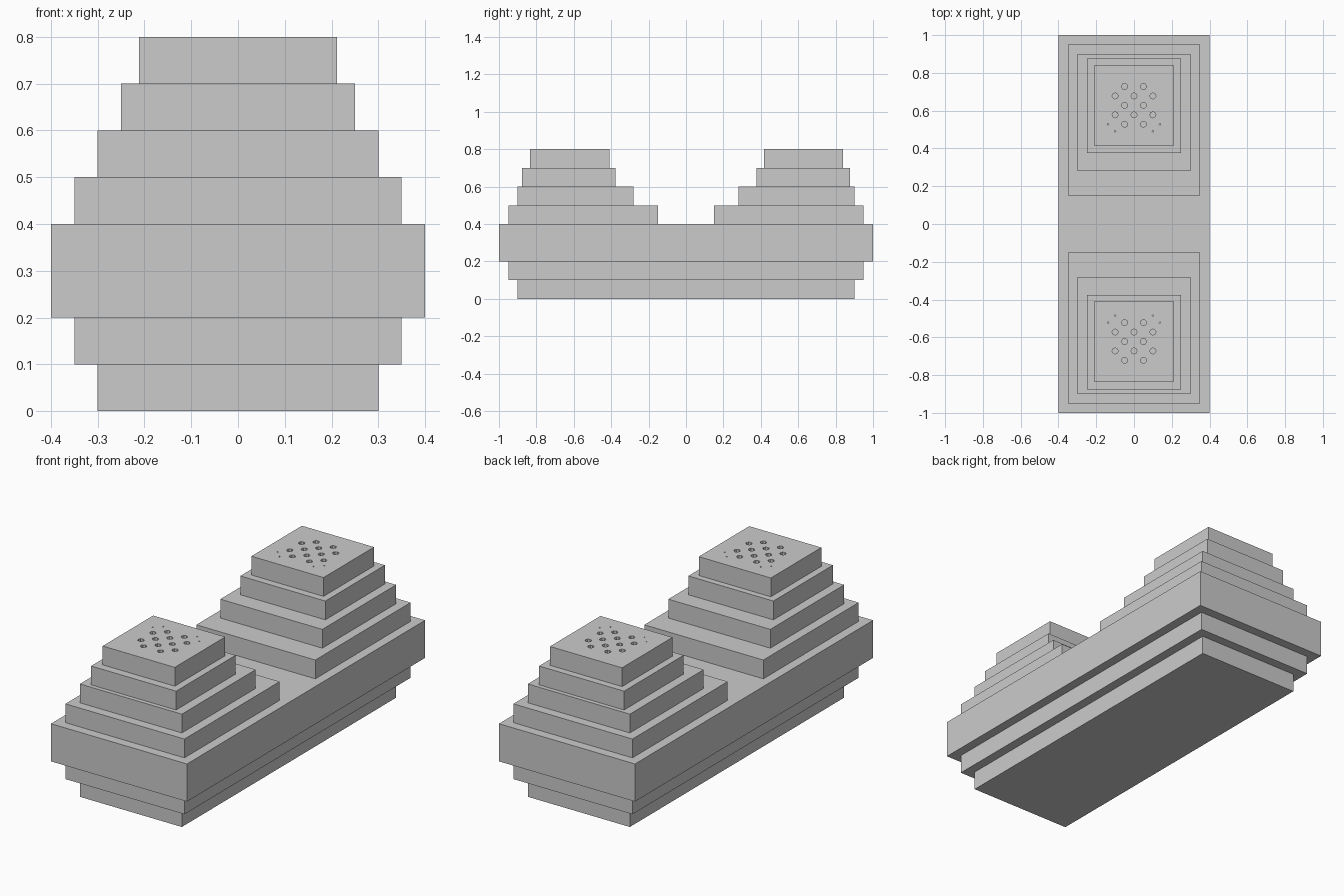
import bpy, bmesh
from mathutils import Matrix

if "Cube" in bpy.data.objects:
    bpy.data.objects.remove(bpy.data.objects["Cube"])


def box(name, half_x, y0, y1, z0, z1):
    """Axis-aligned slab, symmetric in x."""
    bm = bmesh.new()
    bmesh.ops.create_cube(bm, size=1)
    for v in bm.verts:
        v.co.x *= 2 * half_x
        v.co.y = (y0 + y1) / 2 + v.co.y * (y1 - y0)
        v.co.z = (z0 + z1) / 2 + v.co.z * (z1 - z0)
    return finish(name, bm)


def finish(name, bm):
    mesh = bpy.data.meshes.new(name)
    bm.to_mesh(mesh)
    bm.free()
    obj = bpy.data.objects.new(name, mesh)
    bpy.context.collection.objects.link(obj)
    return obj


# Shared base: two stepped foot slabs and the thick tray
box("foot_lower", 0.30, -0.90, 0.90, 0.0, 0.1)
box("foot_upper", 0.35, -0.95, 0.95, 0.1, 0.2)
box("tray", 0.40, -1.0, 1.0, 0.2, 0.4)

# Tower tiers: half width, inner y, outer y
TIERS = [(0.35, 0.15, 0.95), (0.30, 0.28, 0.90), (0.25, 0.377, 0.877)]
# Sprinkle holes: x, offset from pattern centre towards the outside, radius
HOLES = [(x, y, 0.016) for y in (-0.1, 0.0, 0.1) for x in (-0.05, 0.05)]
HOLES += [(x, y, 0.016) for y in (-0.05, 0.05) for x in (-0.1, 0.0, 0.1)]
HOLES += [(s * x, y, 0.004) for s in (-1, 1) for x, y in ((0.137, -0.1), (0.1, -0.137))]

for label, side, centre in (("back", 1, 0.628), ("front", -1, -0.622)):
    # Stepped tiers
    for i, (hx, inner, outer) in enumerate(TIERS):
        y0, y1 = sorted((side * inner, side * outer))
        box(f"{label}_tier_{i + 1}", hx, y0, y1, 0.4 + 0.1 * i, 0.5 + 0.1 * i)
    cap = box(f"{label}_cap", 0.212, centre - 0.212, centre + 0.212, 0.7, 0.8)

    # Drill the holes into the cap
    bm = bmesh.new()
    for x, y, r in HOLES:
        bmesh.ops.create_cone(bm, cap_ends=True, segments=8, radius1=r, radius2=r, depth=0.1,
                              matrix=Matrix.Translation((x, centre + side * y, 0.81)))
    cutter = finish(f"{label}_hole_cutter", bm)
    cutter.hide_render = True
    mod = cap.modifiers.new("holes", "BOOLEAN")
    mod.operation, mod.solver, mod.object = "DIFFERENCE", "EXACT", cutter
    bpy.context.view_layer.objects.active = cap
    bpy.ops.object.modifier_apply(modifier=mod.name)
    bpy.data.objects.remove(cutter, do_unlink=True)
